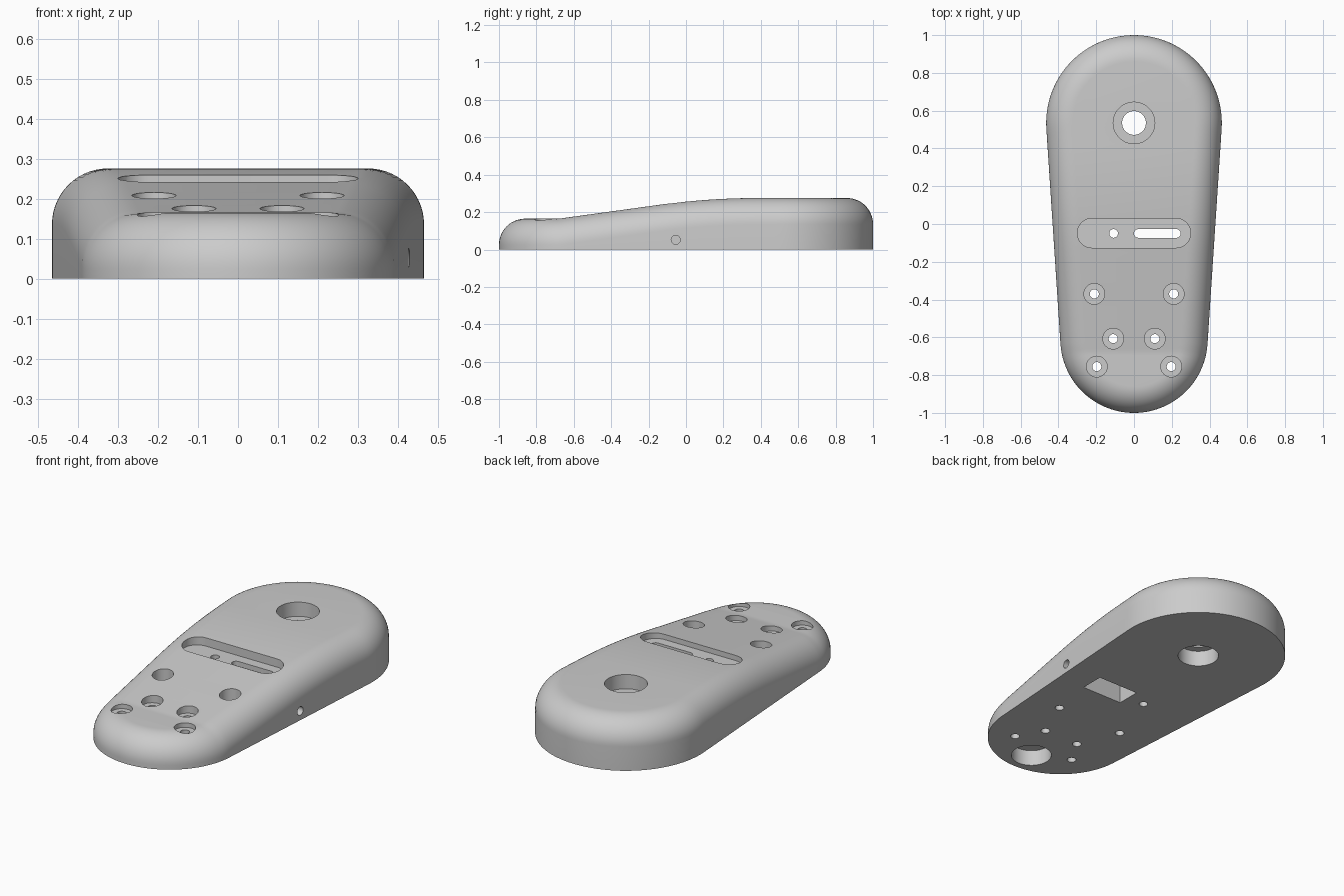
import bpy, bmesh, math
from mathutils import Matrix

cube = bpy.data.objects.get("Cube")
if cube:
    bpy.data.objects.remove(cube, do_unlink=True)

grey = bpy.data.materials.new("light_grey")
grey.use_nodes = True
colour = (0.6, 0.6, 0.6, 1)
grey.diffuse_color = colour
grey.node_tree.nodes["Principled BSDF"].inputs["Base Color"].default_value = colour

FRONT_Y, FRONT_R = -0.61, 0.39
BACK_Y, BACK_R = 0.535, 0.465
FILLET = 0.14


def top_height(y):
    """Low flat front, straight ramp, then a curve easing into the flat back."""
    low, slope, start, bend, end = 0.165, 0.138, -0.68, -0.15, 0.39
    if y <= start:
        return low
    if y <= bend:
        return low + slope * (y - start)
    t = min(y, end) - bend
    return low + slope * (bend - start) + slope * (t - t * t / (2 * (end - bend)))


def half_outline(inset):
    """Points of the +x half, front pole to back pole."""
    tilt = -math.asin((BACK_R - FRONT_R) / (BACK_Y - FRONT_Y))
    quarter, n, straight = math.pi / 2, 24, 36

    def arc(cy, r, a0, a1):
        out = []
        for i in range(n + 1):
            a = a0 + (a1 - a0) * i / n
            out.append((r * math.cos(a), cy + r * math.sin(a)))
        return out
    front = arc(FRONT_Y, FRONT_R - inset, -quarter, tilt)
    back = arc(BACK_Y, BACK_R - inset, tilt, quarter)
    (x0, y0), (x1, y1) = front[-1], back[0]
    line = [(x0 + (x1 - x0) * i / straight, y0 + (y1 - y0) * i / straight)
            for i in range(1, straight)]
    return front + line + back


def make_object(name, bm):
    bmesh.ops.recalc_face_normals(bm, faces=bm.faces)
    mesh = bpy.data.meshes.new(name)
    bm.to_mesh(mesh)
    bm.free()
    mesh.materials.append(grey)
    obj = bpy.data.objects.new(name, mesh)
    bpy.context.scene.collection.objects.link(obj)
    return obj


def build_body():
    bm = bmesh.new()

    def ring(inset, height):
        half = half_outline(inset)
        loop = half + [(-x, y) for x, y in reversed(half[1:-1])]
        return [bm.verts.new((x, y, height(y))) for x, y in loop]
    rings = [ring(0, lambda y: 0)]
    steps = 14
    for i in range(steps + 1):
        a = math.pi / 2 * i / steps
        rings.append(ring(FILLET * (1 - math.cos(a)),
                          lambda y: top_height(y) - FILLET * (1 - math.sin(a))))
    count = len(rings[0])
    for low, high in zip(rings, rings[1:]):
        for i in range(count):
            j = (i + 1) % count
            bm.faces.new((low[i], low[j], high[j], high[i]))
    bm.faces.new(rings[0][::-1])
    # Top skin: strips running across from side to side
    top = rings[-1]
    for i in range(count // 2):
        strip = [top[i], top[i + 1], top[-i - 1], top[-i] if i else top[0]]
        bm.faces.new(list(dict.fromkeys(strip)))
    return make_object("pedal_body", bm)


def stepped_hole(x, y, profile, segments=40):
    """Revolved cutter; profile lists (radius, z) from bottom to top."""
    bm = bmesh.new()
    rings = []
    for r, z in profile:
        rings.append([bm.verts.new((x + r * math.cos(2 * math.pi * k / segments),
                                    y + r * math.sin(2 * math.pi * k / segments), z))
                      for k in range(segments)])
    for low, high in zip(rings, rings[1:]):
        for k in range(segments):
            j = (k + 1) % segments
            bm.faces.new((low[k], low[j], high[j], high[k]))
    bm.faces.new(rings[0][::-1])
    bm.faces.new(rings[-1])
    return make_object("hole_cutter", bm)


def prism(points, z0, z1):
    bm = bmesh.new()
    face = bm.faces.new([bm.verts.new((x, y, z0)) for x, y in points])
    new = bmesh.ops.extrude_face_region(bm, geom=[face])["geom"]
    bmesh.ops.translate(bm, vec=(0, 0, z1 - z0),
                        verts=[v for v in new if isinstance(v, bmesh.types.BMVert)])
    return make_object("slot_cutter", bm)


def slot(x0, x1, y, r, z0, z1, n=20):
    points = []
    for cx, start in ((x1 - r, -math.pi / 2), (x0 + r, math.pi / 2)):
        for i in range(n + 1):
            a = start + math.pi * i / n
            points.append((cx + r * math.cos(a), y + r * math.sin(a)))
    return prism(points, z0, z1)


body = build_body()
BELOW, ABOVE = -0.05, 0.4
cutters = []

# Main pivot hole, counterbored from both faces
cutters.append(stepped_hole(0, BACK_Y, [(0.108, BELOW), (0.108, 0.09), (0.063, 0.09),
                                        (0.063, 0.195), (0.11, 0.195), (0.11, ABOVE)], 64))
# Blind pocket under the front end
cutters.append(stepped_hole(0, -0.855, [(0.107, BELOW), (0.107, 0.09)], 64))
# Six counterbored screw holes
for hx, hy in ((0.21, -0.37), (0.11, -0.607), (0.197, -0.755)):
    for side in (1, -1):
        cutters.append(stepped_hole(side * hx, hy, [(0.024, BELOW), (0.024, 0.14),
                                                    (0.055, 0.14), (0.055, ABOVE)]))
# Wide recess with a slot and a small hole through its floor
cutters.append(slot(-0.3, 0.3, -0.048, 0.078, 0.212, ABOVE))
cutters.append(slot(0.0, 0.247, -0.05, 0.023, BELOW, 0.3))
cutters.append(stepped_hole(-0.108, -0.05, [(0.023, BELOW), (0.023, 0.3)]))
# Rectangular pocket underneath
cutters.append(prism([(-0.002, -0.118), (0.253, -0.118), (0.253, 0.018), (-0.002, 0.018)],
                     BELOW, 0.15))
# Side hole leading into the pocket
side_hole = stepped_hole(0, 0, [(0.024, 0.2), (0.024, 0.6)])
side_hole.data.transform(Matrix.Translation((0, -0.055, 0.052))
                         @ Matrix.Rotation(math.pi / 2, 4, 'Y'))
cutters.append(side_hole)

for cutter in cutters:
    mod = body.modifiers.new("cut", 'BOOLEAN')
    mod.operation = 'DIFFERENCE'
    mod.solver = 'EXACT'
    mod.object = cutter

# Bake the cuts, then remove the cutters
bpy.context.view_layer.update()
evaluated = body.evaluated_get(bpy.context.evaluated_depsgraph_get())
baked = bpy.data.meshes.new_from_object(evaluated)
body.modifiers.clear()
body.data = baked
baked.materials.clear()
baked.materials.append(grey)
for face in baked.polygons:
    face.material_index = 0
for cutter in cutters:
    bpy.data.objects.remove(cutter, do_unlink=True)

bpy.ops.object.select_all(action='DESELECT')
body.select_set(True)
bpy.context.view_layer.objects.active = body
bpy.ops.object.shade_smooth_by_angle(angle=math.radians(30))
